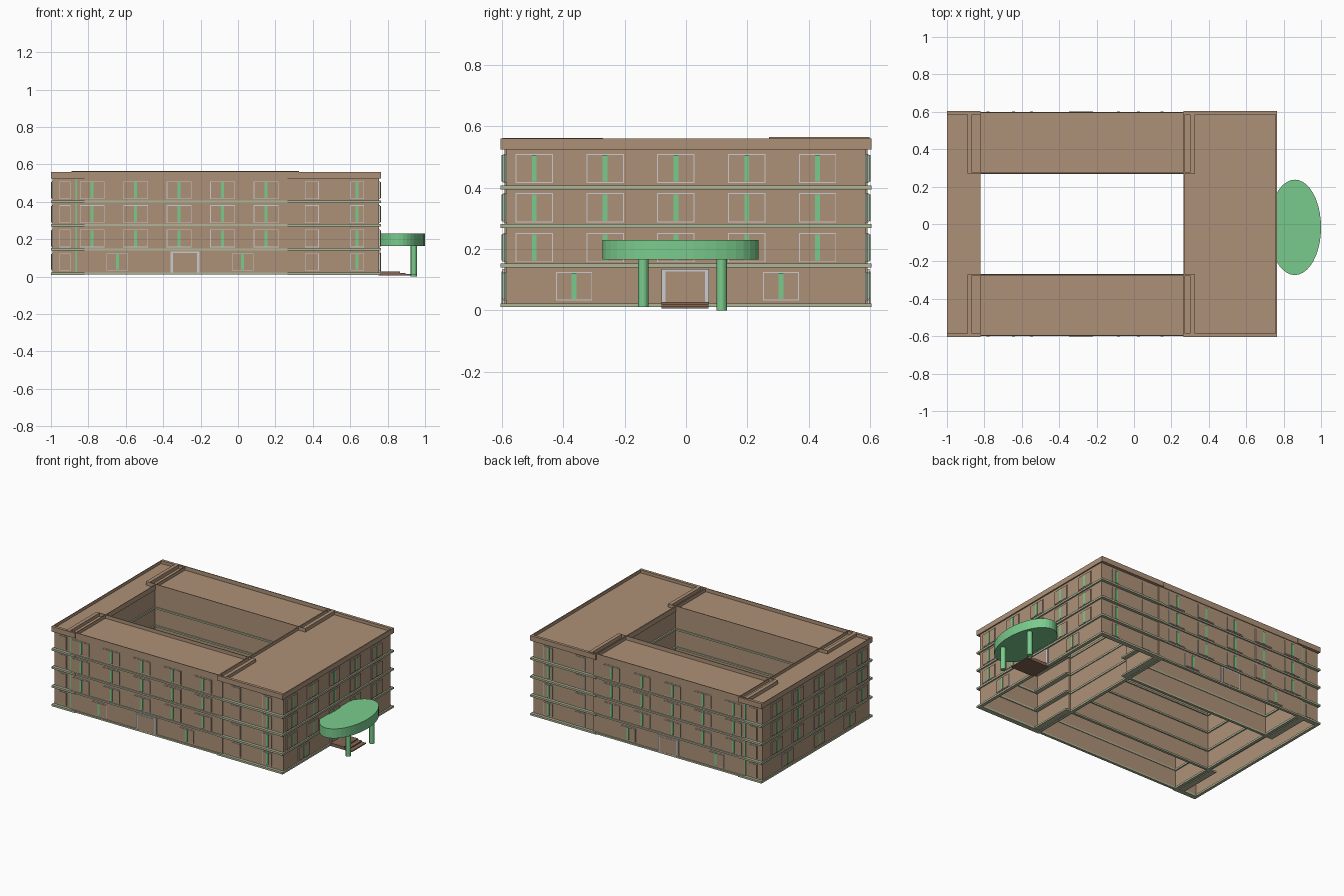
import bpy, bmesh, math
from mathutils import Matrix

if "Cube" in bpy.data.objects:
    bpy.data.objects.remove(bpy.data.objects["Cube"])


def material(name, rgb):
    m = bpy.data.materials.new(name)
    m.diffuse_color = (*rgb, 1)
    m.use_nodes = True
    m.node_tree.nodes["Principled BSDF"].inputs["Base Color"].default_value = m.diffuse_color
    return m


BROWN = material("brown_wall", (0.42, 0.285, 0.187))
GREEN = material("green_trim", (0.195, 0.60, 0.265))
PALE = material("pale_band", (0.43, 0.47, 0.31))
GREY = material("light_grey_frame", (0.60, 0.60, 0.64))
STEP = material("dark_brown_step", (0.23, 0.135, 0.085))


def box(bm, x0, x1, y0, y1, z0, z1):
    mat = Matrix.Translation(((x0 + x1) / 2, (y0 + y1) / 2, (z0 + z1) / 2)) @ \
        Matrix.Diagonal((x1 - x0, y1 - y0, z1 - z0, 1))
    bmesh.ops.create_cube(bm, size=1, matrix=mat)


def ring(bm, x0, x1, y0, y1, z0, z1, tx, ty):
    """Rectangular frame of four walls; tx and ty are the wall thicknesses."""
    box(bm, x0, x1, y0, y0 + ty, z0, z1)
    box(bm, x0, x1, y1 - ty, y1, z0, z1)
    box(bm, x0, x0 + tx, y0 + ty, y1 - ty, z0, z1)
    box(bm, x1 - tx, x1, y0 + ty, y1 - ty, z0, z1)


def finish(bm, name, mat):
    me = bpy.data.meshes.new(name)
    bm.to_mesh(me)
    bm.free()
    me.materials.append(mat)
    ob = bpy.data.objects.new(name, me)
    bpy.context.collection.objects.link(ob)
    return ob


# Building blocks: outline, wall inset (x, y), rim thickness (x, y), rim top
blocks = {
    "left_block": ((-1.0, -0.82, -0.605, 0.605), (0.008, 0.02), (0.004, 0.02), 0.56),
    "right_block": ((0.265, 0.765, -0.605, 0.605), (0.010, 0.02), (0.008, 0.02), 0.56),
    "front_wing": ((-0.89, 0.325, -0.598, -0.27), (0.03, 0.006), (0.025, 0.005), 0.562),
    "back_wing": ((-0.89, 0.325, 0.27, 0.598), (0.03, 0.006), (0.025, 0.005), 0.565),
}
BANDS = [0.010, 0.139, 0.269, 0.394]
for name, ((x0, x1, y0, y1), (ix, iy), (rx, ry), top) in blocks.items():
    drop = 0.002 if "wing" in name else 0.0
    # open-bottomed walls
    bm = bmesh.new()
    ring(bm, x0 + ix, x1 - ix, y0 + iy, y1 - iy, 0.012, 0.53, 0.006, 0.006)
    finish(bm, name + "_walls", BROWN)
    # roof with raised rim
    bm = bmesh.new()
    box(bm, x0 + rx, x1 - rx, y0 + ry, y1 - ry, 0.526, 0.54 - drop)
    ring(bm, x0, x1, y0, y1, 0.525, top, rx, ry)
    finish(bm, name + "_roof", BROWN)
    # floor bands
    bm = bmesh.new()
    for z in BANDS:
        ring(bm, x0, x1, y0 - drop, y1 + drop, z + drop / 2, z + 0.013 - drop / 2,
             ix + 0.012, iy + 0.012)
    finish(bm, name + "_floor_bands", PALE)


frames, panes, mullions = bmesh.new(), bmesh.new(), bmesh.new()


def plate(bm, side, wall, u0, u1, z0, z1, depth):
    """Thin plate on a facade; wall is the facade's distance from the centre."""
    if side == "front":
        box(bm, u0, u1, -wall - depth, -wall + 0.001, z0, z1)
    elif side == "back":
        box(bm, u0, u1, wall - 0.001, wall + depth, z0, z1)
    elif side == "right":
        box(bm, wall - 0.001, wall + depth, u0, u1, z0, z1)
    else:
        box(bm, -wall - depth, -wall + 0.001, u0, u1, z0, z1)


def window(side, wall, u, z0, z1, half, green=True):
    plate(frames, side, wall, u - half, u + half, z0, z1, 0.003)
    plate(panes, side, wall, u - half + 0.003, u + half - 0.003, z0 + 0.003, z1 - 0.003, 0.006)
    if green:
        plate(mullions, side, wall, u - 0.008, u + 0.008, z0 + 0.005, z1 - 0.004, 0.009)


def door(side, wall, u0, u1):
    plate(frames, side, wall, u0, u1, 0.023, 0.135, 0.007)
    plate(panes, side, wall, u0 + 0.013, u1 - 0.013, 0.023, 0.127, 0.009)


UPPER = [(0.157, 0.252), (0.287, 0.382), (0.415, 0.51)]
GROUND = (0.032, 0.125)

# Front and back facades
for side in ("front", "back"):
    for z0, z1 in UPPER:
        for i in range(5):
            window(side, 0.592, -0.78 + 0.2325 * i, z0, z1, 0.066)
    for u in (-0.645, 0.025):
        window(side, 0.592, u, *GROUND, 0.058)
    door(side, 0.592, -0.36, -0.205)
    for z0, z1 in UPPER + [GROUND]:
        window(side, 0.585, 0.395, z0, z1, 0.037, False)
        window(side, 0.585, 0.637, z0, z1, 0.037)
        window(side, 0.585, -0.925, z0, z1, 0.03, False)
    plate(mullions, side, 0.585, -0.868, -0.860, 0.025, 0.522, 0.006)

# Right and left facades
for side, wall in (("right", 0.755), ("left", 0.992)):
    for z0, z1 in UPPER:
        for i in range(5):
            window(side, wall, -0.495 + 0.231 * i, z0, z1, 0.061)
    for u in (-0.365, 0.31):
        window(side, wall, u, *GROUND, 0.059)
door("right", 0.755, -0.08, 0.075)
window("left", 0.992, -0.03, *GROUND, 0.059)

finish(frames, "window_and_door_frames", GREY)
finish(panes, "window_and_door_panels", BROWN)
finish(mullions, "window_green_strips", GREEN)

# Oval entrance canopy, its flat side cut off at the wall
bm = bmesh.new()
bmesh.ops.create_cone(bm, cap_ends=True, segments=40, radius1=1, radius2=1, depth=1,
                      matrix=Matrix.Translation((0.86, -0.018, 0.1975)) @
                      Matrix.Diagonal((0.14, 0.255, 0.065, 1)))
cut = bmesh.ops.bisect_plane(bm, geom=bm.verts[:] + bm.edges[:] + bm.faces[:],
                             plane_co=(0.754, 0, 0), plane_no=(-1, 0, 0), clear_outer=True)
bmesh.ops.holes_fill(bm, edges=[e for e in bm.edges if e.is_boundary])
finish(bm, "entrance_canopy", GREEN)

# Canopy columns
bm = bmesh.new()
for y, z0 in ((-0.14, 0.01), (0.116, 0.0)):
    bmesh.ops.create_cone(bm, cap_ends=True, segments=20, radius1=0.017, radius2=0.017,
                          depth=0.17 - z0,
                          matrix=Matrix.Translation((0.94, y, (0.17 + z0) / 2)))
finish(bm, "canopy_columns", GREEN)

# Entrance steps
bm = bmesh.new()
for i in range(3):
    box(bm, 0.75, 0.925 - 0.03 * i, -0.08, 0.073, 0.006 + 0.007 * i, 0.013 + 0.007 * i)
finish(bm, "entrance_steps", STEP)
